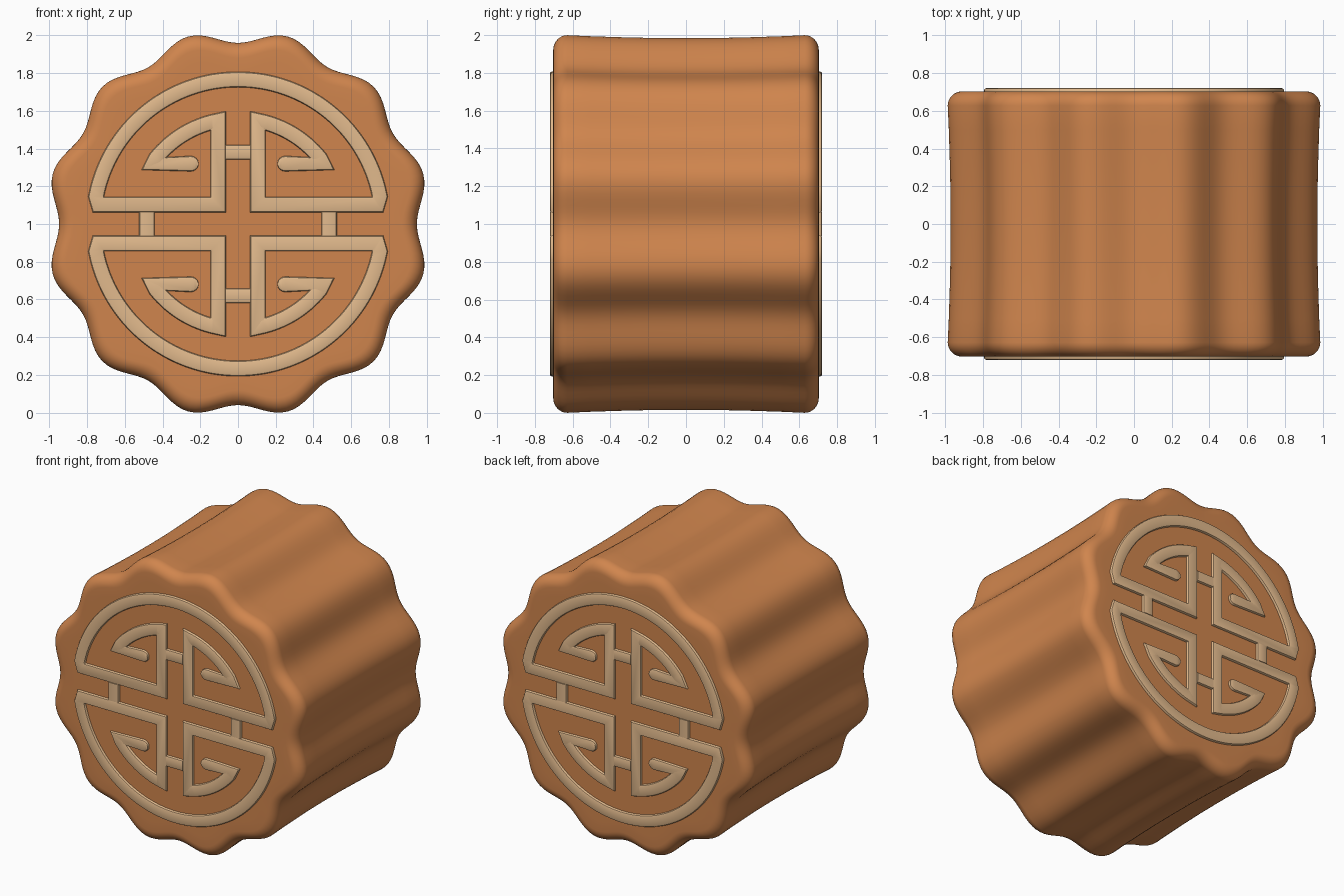
import bpy, bmesh, math
from math import sin, cos, pi, atan2, hypot, sqrt
from mathutils import Vector

if "Cube" in bpy.data.objects:
    bpy.data.objects.remove(bpy.data.objects["Cube"])


def material(name, rgb):
    m = bpy.data.materials.new(name)
    m.diffuse_color = (*rgb, 1)
    m.use_nodes = True
    m.node_tree.nodes["Principled BSDF"].inputs["Base Color"].default_value = m.diffuse_color
    return m


CRUST = material("baked brown", (0.63, 0.235, 0.075))
TRIM = material("light tan", (0.76, 0.49, 0.265))


def finish(bm, name, mat, angle):
    bmesh.ops.recalc_face_normals(bm, faces=bm.faces[:])
    me = bpy.data.meshes.new(name)
    bm.to_mesh(me)
    bm.free()
    ob = bpy.data.objects.new(name, me)
    bpy.context.collection.objects.link(ob)
    me.materials.append(mat)
    bpy.ops.object.select_all(action='DESELECT')
    ob.select_set(True)
    bpy.context.view_layer.objects.active = ob
    bpy.ops.object.shade_smooth_by_angle(angle=math.radians(angle))
    return ob


# Scalloped body: twelve lobes, rounded rims, slightly pinched waist
N = 192
HALF = 0.703
front = [(-HALF, 0.3), (-HALF, 0.15)]
for i in range(9):
    a = pi / 2 * i / 8
    front.append((-HALF + 0.075 * (1 - cos(a)), 0.08 * (1 - sin(a))))
front += [(-0.5, 0.006), (-0.35, 0.011), (-0.18, 0.015), (0, 0.016)]
stations = front + [(-y, d) for y, d in reversed(front[:-1])]

bm = bmesh.new()
rings = []
for y, d in stations:
    ring = []
    for k in range(N):
        t = 2 * pi * k / N
        r = 0.9945 - 0.0345 * cos(12 * t) - d
        ring.append(bm.verts.new((0.988 * r * sin(t), y, 1 + r * cos(t))))
    rings.append(ring)
for a, b in zip(rings, rings[1:]):
    for k in range(N):
        j = (k + 1) % N
        bm.faces.new((a[k], a[j], b[j], b[k]))
bm.faces.new(rings[0])
bm.faces.new(rings[-1])
finish(bm, "scalloped_body", CRUST, 60)

# Raised ornament
W = 0.041


def strip(bm, pts, widths, sx, sz, side):
    """Mitred raised band along a path in the x/z plane, mirrored by sx, sz, side."""
    P = [Vector(p) for p in pts]
    rows = []
    for i, p in enumerate(P):
        a = (p - P[i - 1]).normalized() if i else (P[1] - p).normalized()
        b = (P[i + 1] - p).normalized() if i < len(P) - 1 else a
        n1, n2 = Vector((-a.y, a.x)), Vector((-b.y, b.x))
        m = (n1 + n2).normalized()
        k = min(1 / max(m.dot(n1), 0.1), 1.65)
        row = []
        for off, h in ((-1, 0.68), (-1, 0.711), (-0.9, 0.718), (-0.7, 0.721),
                       (0.7, 0.721), (0.9, 0.718), (1, 0.711), (1, 0.68)):
            q = p + m * (off * k * W * widths[i])
            row.append(bm.verts.new((sx * q.x, side * h, 1 + sz * q.y)))
        rows.append(row)
    for r, s in zip(rows, rows[1:]):
        for j in range(7):
            bm.faces.new((r[j], r[j + 1], s[j + 1], s[j]))
    bm.faces.new(rows[0])
    bm.faces.new(rows[-1])


def arc(r, p, q, n):
    t0, t1 = atan2(p[1], p[0]), atan2(q[1], q[0])
    return [(r * cos(t0 + (t1 - t0) * i / n), r * sin(t0 + (t1 - t0) * i / n))
            for i in range(n + 1)]


# One right-hand quarter: round curl end, hook, upright, bar, outer arc to the top
tip = [(0.25 - W * cos(a), 0.32) for a in (0.12, 0.45, 0.8, 1.2)]
tip_w = [sin(a) for a in (0.12, 0.45, 0.8, 1.2)]
hook = arc(0.557, (0.452, 0.325), (0.105, 0.547), 16)
R = 0.766
corner = (sqrt(R * R - 0.0105) - 0.02, 0.1025)
quarter = (tip + [(0.25, 0.32), (0.452, 0.32)] + hook[1:]
           + [(0.105, 0.1025), corner]
           + arc(R, (0.752, 0.146), (0, R), 32))
widths = tip_w + [1] * (len(quarter) - len(tip))
# Full half: the quarter plus its mirror image as one continuous band
half = quarter + [(-x, z) for x, z in reversed(quarter[:-1])]
half_w = widths + widths[-2::-1]

for side, label in ((-1, "front"), (1, "back")):
    for sz, part in ((1, "upper"), (-1, "lower")):
        bm = bmesh.new()
        strip(bm, half, half_w, 1, sz, side)
        finish(bm, f"{label}_{part}_ornament_band", TRIM, 35)
    # Short bars joining the bands
    bm = bmesh.new()
    for s in (1, -1):
        strip(bm, [(-0.066, 0.38), (0.066, 0.38)], [0.95] * 2, 1, s, side)
        strip(bm, [(0.483, -0.064), (0.483, 0.064)], [1] * 2, s, 1, side)
    finish(bm, f"{label}_ornament_links", TRIM, 35)
